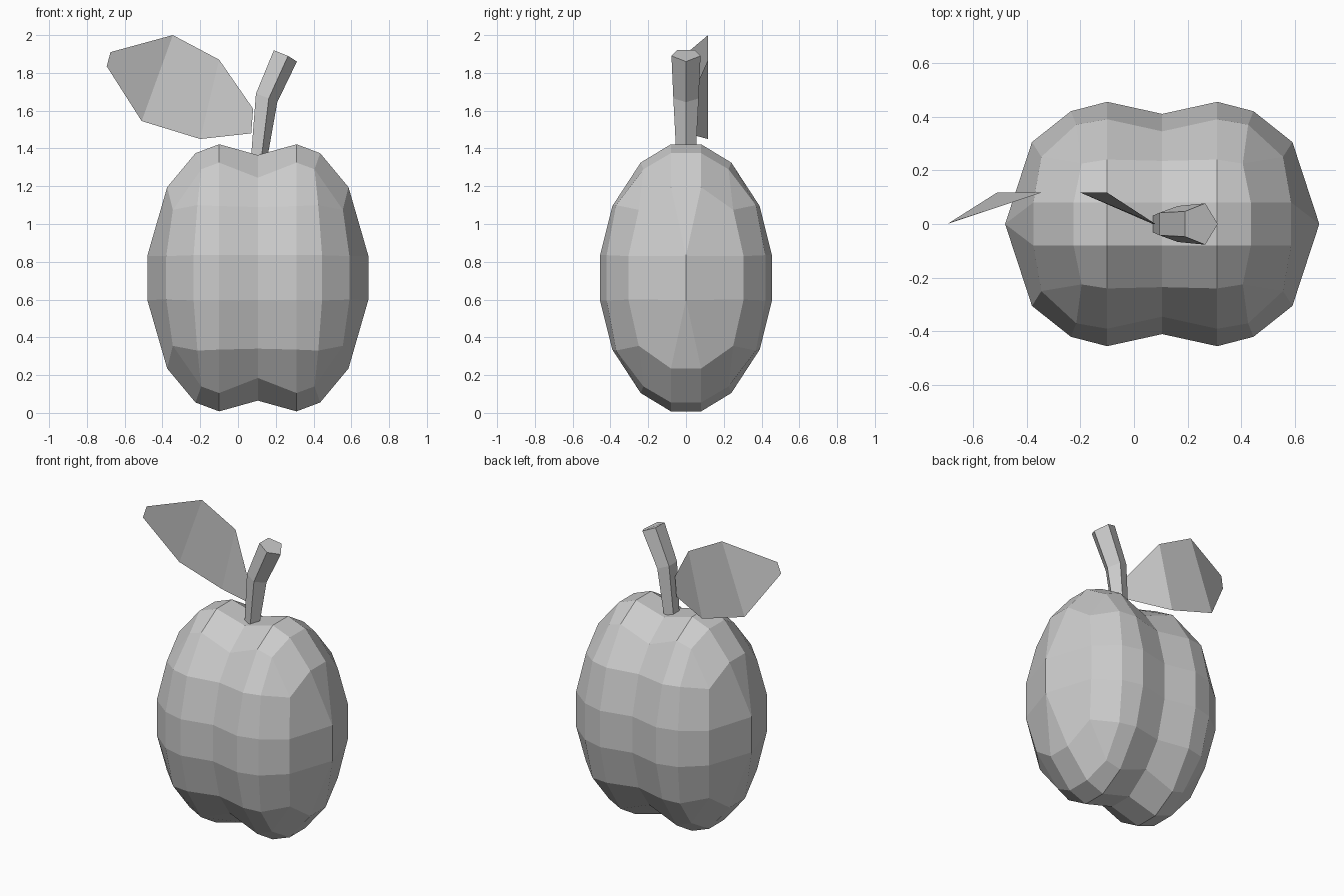
import bpy, bmesh
from mathutils import Vector

cube = bpy.data.objects.get("Cube")
if cube:
    bpy.data.objects.remove(cube, do_unlink=True)

grey = bpy.data.materials.new("plain_grey")
grey.use_nodes = True
grey.diffuse_color = (0.6, 0.6, 0.6, 1)
grey.node_tree.nodes["Principled BSDF"].inputs["Base Color"].default_value = (0.6, 0.6, 0.6, 1)


def add_object(name, bm, merge=True):
    if merge:
        bmesh.ops.remove_doubles(bm, verts=bm.verts[:], dist=0.001)
        bmesh.ops.recalc_face_normals(bm, faces=bm.faces[:])
    mesh = bpy.data.meshes.new(name)
    bm.to_mesh(mesh)
    bm.free()
    mesh.materials.append(grey)
    obj = bpy.data.objects.new(name, mesh)
    bpy.context.collection.objects.link(obj)
    return obj


def loft(bm, rings, closed=True):
    """Join matching point rings with quads."""
    loops = [[bm.verts.new(p) for p in ring] for ring in rings]
    for a, b in zip(loops, loops[1:]):
        n = len(a)
        for i in range(n if closed else n - 1):
            j = (i + 1) % n
            bm.faces.new((a[i], a[j], b[j], b[i]))
    return loops


# Fruit: two mirrored lobes, each lofted sideways from the central groove.
# Quarter rings hold (sideways offset, depth, height from the middle).
MID_X, MID_Z = 0.105, 0.715
quarters = [
    [(0, .08, .65), (0, .235, .53), (0, .345, .375), (0, .41, .12)],
    [(.205, .08, .707), (.205, .24, .61), (.205, .39, .38), (.205, .455, .12)],
    [(.33, .08, .66), (.30, .225, .575), (.32, .37, .385), (.34, .42, .12)],
    [(.48, .08, .48), (.45, .25, .36), (.45, .25, .36), (.485, .305, .115)],
    [(.585, 0, .117)] * 4,
]


def full_ring(quarter, side):
    half = quarter + [(x, y, -z) for x, y, z in reversed(quarter)]
    ring = half + [(x, -y, z) for x, y, z in reversed(half)]
    return [(MID_X + side * x, y, MID_Z + z) for x, y, z in ring]


bm = bmesh.new()
for side in (-1, 1):
    loft(bm, [full_ring(q, side) for q in quarters])
bmesh.ops.dissolve_degenerate(bm, dist=0.001, edges=bm.edges[:])
add_object("fruit_body", bm)

# Stem: five-sided bent tube; each level gives back, middle and front corners.
levels = [
    [(.068, .03, 1.34), (.122, .05, 1.335), (.152, 0, 1.33)],
    [(.095, .042, 1.69), (.163, .067, 1.665), (.208, 0, 1.645)],
    [(.19, .047, 1.92), (.265, .077, 1.89), (.312, 0, 1.86)],
]
bm = bmesh.new()
loops = loft(bm, [[a, b, c, (b[0], -b[1], b[2]), (a[0], -a[1], a[2])] for a, b, c in levels])
bm.faces.new(loops[0])
bm.faces.new(loops[-1])
add_object("stem", bm)

# Leaf: thin folded sheet, bowed towards the back.
upper = [(.08, 0, 1.61), (-.10, .117, 1.87), (-.345, .117, 2.0), (-.675, .01, 1.91)]
lower = [(.07, 0, 1.48), (-.20, .117, 1.45), (-.51, .117, 1.545), (-.695, 0, 1.835)]
bm = bmesh.new()
loft(bm, [upper, lower], closed=False)
add_object("leaf", bm)
